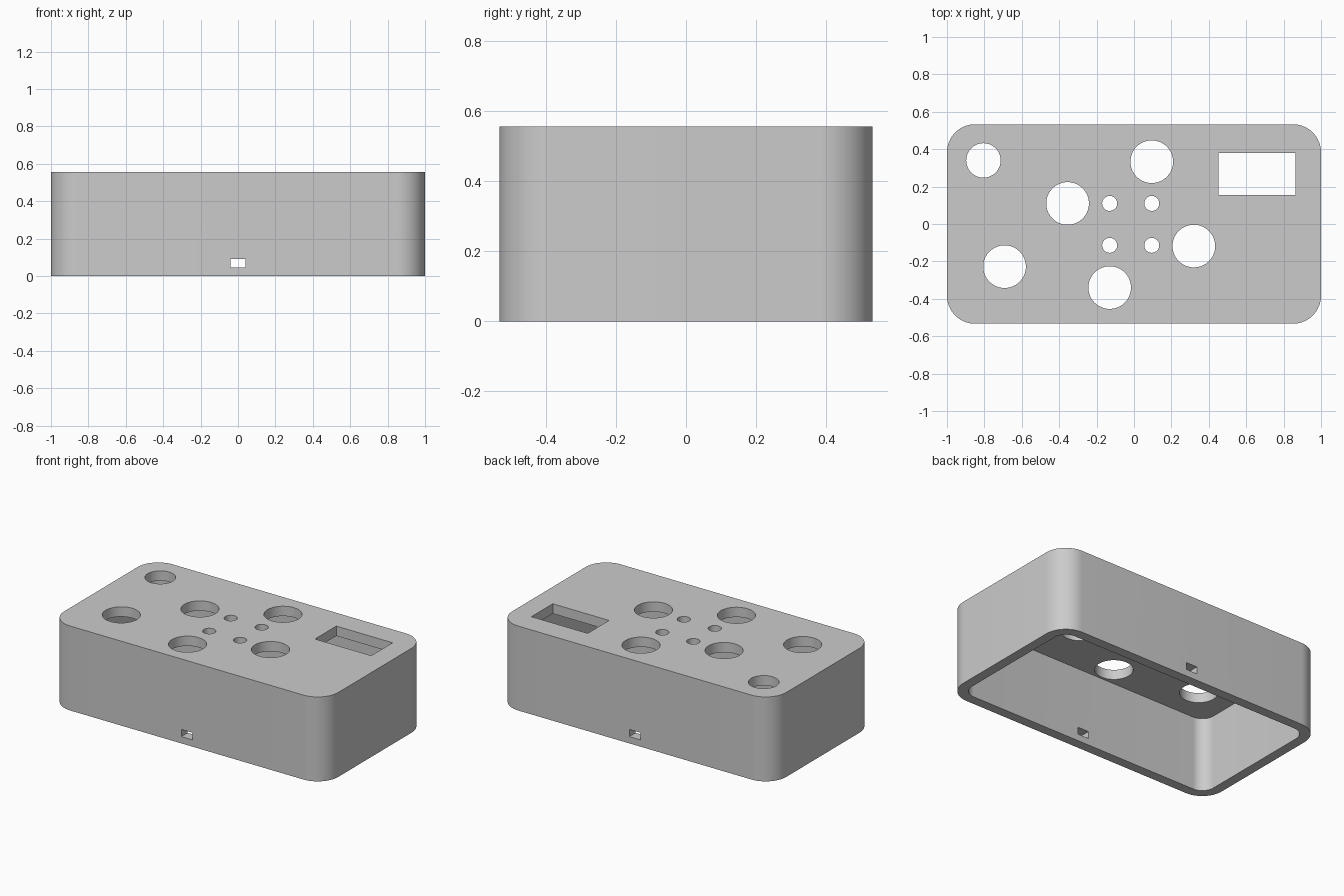
import bpy, bmesh, math
from mathutils import Vector

cube = bpy.data.objects.get("Cube")
if cube:
    bpy.data.objects.remove(cube, do_unlink=True)

W, D, H = 2.0, 1.066, 0.557     # outer size
WALL, CORNER = 0.065, 0.15

grey = bpy.data.materials.new("plain_grey")
grey.use_nodes = True
grey.diffuse_color = (0.6, 0.6, 0.6, 1)
grey.node_tree.nodes["Principled BSDF"].inputs["Base Color"].default_value = (0.6, 0.6, 0.6, 1)


def prism(name, outline, z0, z1):
    """Extrude a flat outline from z0 to z1."""
    bm = bmesh.new()
    base = bm.faces.new([bm.verts.new((x, y, z0)) for x, y in outline])
    top = bmesh.ops.extrude_face_region(bm, geom=[base])["geom"]
    bmesh.ops.translate(bm, vec=Vector((0, 0, z1 - z0)),
                        verts=[v for v in top if isinstance(v, bmesh.types.BMVert)])
    bmesh.ops.recalc_face_normals(bm, faces=bm.faces)
    mesh = bpy.data.meshes.new(name)
    bm.to_mesh(mesh)
    bm.free()
    mesh.materials.append(grey)
    obj = bpy.data.objects.new(name, mesh)
    bpy.context.collection.objects.link(obj)
    return obj


def rounded(w, d, r, steps=16):
    pts = []
    for q, (sx, sy) in enumerate([(1, 1), (-1, 1), (-1, -1), (1, -1)]):
        for i in range(steps + 1):
            a = math.pi / 2 * (q + i / steps)
            pts.append((sx * (w / 2 - r) + r * math.cos(a),
                        sy * (d / 2 - r) + r * math.sin(a)))
    return pts


def circle(x, y, r, n=64):
    return [(x + r * math.cos(2 * math.pi * i / n), y + r * math.sin(2 * math.pi * i / n))
            for i in range(n)]


def rect(x0, x1, y0, y1):
    return [(x0, y0), (x1, y0), (x1, y1), (x0, y1)]


# Outer body
body = prism("enclosure_shell", rounded(W, D, CORNER), 0, H)

# Hollow interior, open at the bottom
cutters = [prism("cavity_cutter",
                 rounded(W - 2 * WALL, D - 2 * WALL, CORNER - WALL), -0.1, H - WALL)]

# Round button holes, small light holes and the display window in the top
big, medium, small = 0.114, 0.092, 0.04
holes = [(-0.805, 0.34, medium), (-0.355, 0.11, big), (0.095, 0.333, big),
         (-0.692, -0.228, big), (-0.13, -0.34, big), (0.32, -0.118, big)]
holes += [(x, y, small) for x in (-0.13, 0.095) for y in (0.11, -0.114)]
cutters += [prism("hole_cutter", circle(*h), H - 0.2, H + 0.1) for h in holes]
cutters.append(prism("window_cutter", rect(0.452, 0.863, 0.156, 0.379), H - 0.2, H + 0.1))

# Cable slot through the front and back walls
cutters.append(prism("slot_cutter", rect(-0.04, 0.04, -1, 1), 0.045, 0.092))

bpy.context.view_layer.objects.active = body
for cutter in cutters:
    cutter.hide_render = True
    mod = body.modifiers.new("cut", "BOOLEAN")
    mod.operation, mod.solver, mod.object = "DIFFERENCE", "EXACT", cutter
    bpy.ops.object.modifier_apply(modifier=mod.name)
    bpy.data.objects.remove(cutter, do_unlink=True)

# Smooth rounded corners and hole walls, keep the rims crisp
bpy.ops.object.select_all(action="DESELECT")
body.select_set(True)
bpy.ops.object.shade_smooth_by_angle(angle=math.radians(30))
